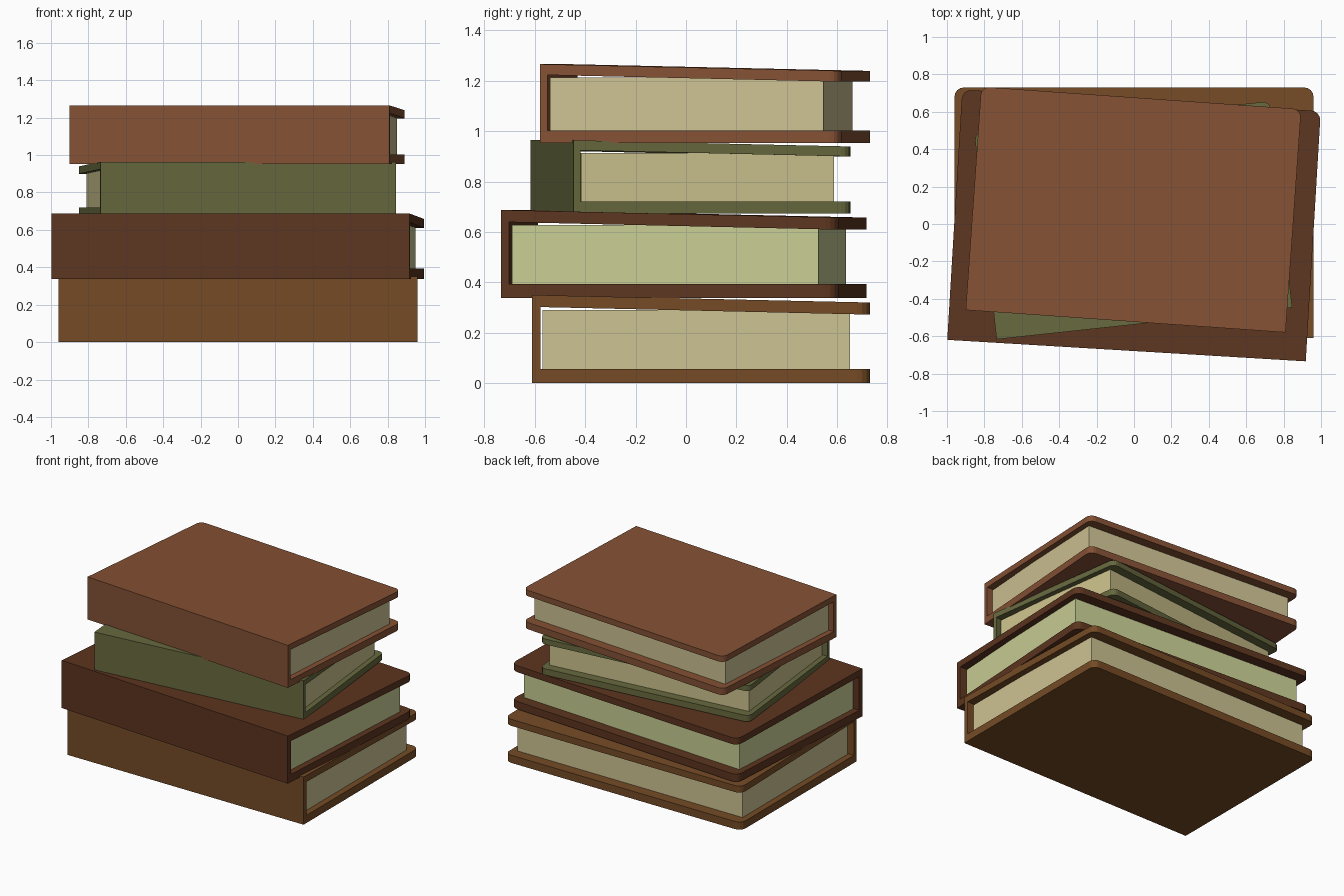
import bpy, bmesh
from math import radians

if "Cube" in bpy.data.objects:
    bpy.data.objects.remove(bpy.data.objects["Cube"])


def material(name, rgb):
    # sRGB 0-255 to linear
    m = bpy.data.materials.new(name)
    m.diffuse_color = [((c / 255 + 0.055) / 1.055) ** 2.4 for c in rgb] + [1]
    m.use_nodes = True
    m.node_tree.nodes["Principled BSDF"].inputs["Base Color"].default_value = m.diffuse_color
    return m


def extrude_profile(name, profile, half_width, mat):
    # closed (y, z) profile extruded along x
    bm = bmesh.new()
    face = bm.faces.new([bm.verts.new((-half_width, y, z)) for y, z in profile])
    ext = bmesh.ops.extrude_face_region(bm, geom=[face])
    moved = [v for v in ext["geom"] if isinstance(v, bmesh.types.BMVert)]
    bmesh.ops.translate(bm, verts=moved, vec=(2 * half_width, 0, 0))
    bmesh.ops.recalc_face_normals(bm, faces=bm.faces)
    return bm


def make_object(name, bm, mat, loc, angle, scale):
    me = bpy.data.meshes.new(name)
    bm.to_mesh(me)
    bm.free()
    me.materials.append(mat)
    ob = bpy.data.objects.new(name, me)
    bpy.context.collection.objects.link(ob)
    ob.location = loc
    ob.rotation_euler.z = radians(angle)
    ob.scale = (scale,) * 3


# hard cover: spine at the front, top board sinking towards the back
COVER = [(-.67, 0), (.67, 0), (.67, .056), (-.637, .056),
         (-.637, .302), (.67, .272), (.67, .32), (-.67, .35)]
PAGES = [(-.629, .05), (.59, .05), (.59, .29), (-.629, .29)]


def book(name, loc, angle, scale, cover_rgb, page_rgb):
    # cover with rounded corners on the open side
    bm = extrude_profile(name, COVER, .96, None)
    corners = [e for e in bm.edges
               if all(v.co.y > .66 and abs(v.co.x) > .95 for v in e.verts)
               and abs(e.verts[0].co.x - e.verts[1].co.x) < .01]
    bmesh.ops.bevel(bm, geom=corners, offset=.05, segments=4, profile=.5,
                    affect='EDGES')
    make_object(name + "_cover", bm, material(name + "_cover", cover_rgb),
                loc, angle, scale)
    # page block
    bm = extrude_profile(name, PAGES, .915, None)
    make_object(name + "_pages", bm, material(name + "_pages", page_rgb),
                loc, angle, scale)


# stack from bottom to top
book("bottom_book", (0, .06, 0), 0, 1, (117, 75, 37), (206, 195, 147))
book("dark_book", (0, -.008, .337), -3.43, 1, (93, 53, 31), (202, 207, 149))
book("green_book", (-.004, .02, .674), 6.14, .828, (103, 105, 62), (203, 193, 140))
book("top_book", (-.003, .077, .953), -4.01, .893, (133, 81, 52), (206, 195, 147))
